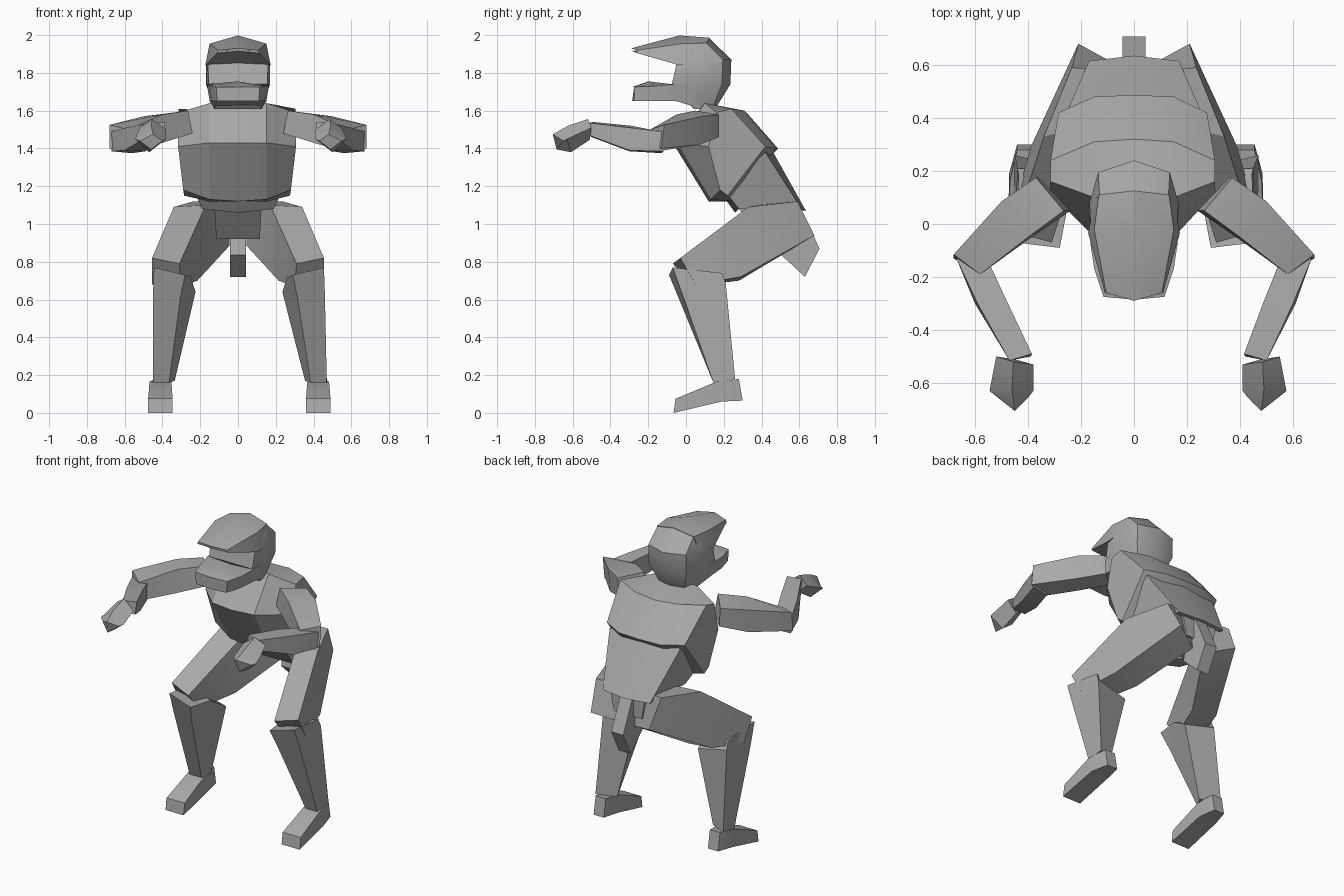
import bpy, bmesh, math

grey = bpy.data.materials.new("plain_grey")
grey.diffuse_color = (0.4, 0.4, 0.4, 1)


def loft(name, rings, smooth=28):
    """Skin a closed solid through rings that share one point count."""
    bm = bmesh.new()
    vr = [[bm.verts.new(p) for p in r] for r in rings]
    n = len(rings[0])
    for a, b in zip(vr, vr[1:]):
        for i in range(n):
            j = (i + 1) % n
            bm.faces.new((a[i], a[j], b[j], b[i]))
    bm.faces.new(vr[0])
    bm.faces.new(vr[-1])
    bmesh.ops.recalc_face_normals(bm, faces=bm.faces)
    me = bpy.data.meshes.new(name)
    bm.to_mesh(me)
    bm.free()
    me.materials.append(grey)
    ob = bpy.data.objects.new(name, me)
    bpy.context.collection.objects.link(ob)
    bpy.ops.object.select_all(action='DESELECT')
    ob.select_set(True)
    bpy.context.view_layer.objects.active = ob
    bpy.ops.object.shade_smooth_by_angle(angle=math.radians(smooth))
    return ob


def pair(name, rings, shifts=(0, 0, 0)):
    """Right part and its mirror; shifts slide the left rings, as the pose is uneven."""
    loft("right_" + name, rings)
    loft("left_" + name, [[(d - x, y, z) for x, y, z in r] for r, d in zip(rings, shifts)])


def sym(half):
    """Complete a ring from its x >= 0 half, listed from front to back."""
    return half + [(-x, y, z) for x, y, z in reversed(half) if x > 0]


# Chest: side profiles (front, neck front, neck back, back, bottom back, bottom front)
mid = [(-.07, 1.43), (.10, 1.64), (.32, 1.59), (.487, 1.40), (.24, 1.12), (.12, 1.12)]
near = [(-.05, 1.43), (.10, 1.64), (.31, 1.60), (.48, 1.40), (.24, 1.12), (.13, 1.13)]
far = [(.12, 1.41), (.16, 1.59), (.24, 1.61), (.42, 1.41), (.22, 1.15), (.18, 1.18)]
wide = [.312, .31, .31, .28, .28, .285]
loft("chest", [[(-w - .005, y, z) for w, (y, z) in zip(wide, far)],
               [(-.15, y, z) for y, z in near],
               [(0, y, z) for y, z in mid],
               [(.15, y, z) for y, z in near],
               [(w - .005, y, z) for w, (y, z) in zip(wide, far)]])

# Waist and hips
loft("waist", [sym([(0, .18, 1.17), (.235, .20, 1.18), (.255, .42, 1.38), (0, .45, 1.40)]),
               sym([(0, .26, 1.06), (.19, .28, 1.08), (.17, .615, 1.075), (0, .635, 1.07)])])
loft("pelvis", [sym([(.125, .27, 1.09), (.125, .60, 1.08)]),
                sym([(.115, .42, .92), (.10, .60, .95)])])
loft("tail_block", [[(x, y, z) for y, z in
                     [(.55, 1.08), (.61, 1.08), (.707, .87), (.63, .72), (.505, .835)]]
                    for x in (-.043, .043)])

# Legs: rings run top outer, top inner, bottom inner, bottom outer
pair("thigh", [
    [(.235, .59, 1.12), (.05, .58, 1.12), (.045, .59, .885), (.21, .68, .94)],
    [(.34, .33, 1.09), (.17, .37, 1.10), (.215, .28, .70), (.39, .29, .72)],
    [(.455, -.03, .82), (.31, -.07, .79), (.30, .04, .67), (.455, .05, .68)],
])
# Shin rings run front outer, front inner, back inner, back outer
pair("shin", [
    [(.455, -.07, .77), (.29, -.09, .73), (.26, .07, .72), (.445, .19, .74)],
    [(.46, -.02, .63), (.315, -.04, .61), (.235, .20, .64), (.45, .21, .69)],
    [(.47, .145, .16), (.385, .145, .16), (.355, .20, .17), (.47, .26, .18)],
], (.01, .01, .02))
# Foot rings run top outer, top inner, bottom inner, bottom outer
pair("foot", [
    [(.49, -.055, .075), (.36, -.055, .075), (.36, -.066, 0), (.49, -.066, 0)],
    [(.482, .16, .165), (.367, .16, .165), (.36, .19, .06), (.485, .19, .06)],
    [(.455, .28, .18), (.382, .28, .18), (.382, .30, .065), (.455, .30, .065)],
], (.014, .014, .014))

# Arms: rings run front top, back top, back bottom, front bottom
pair("upper_arm", [
    [(.265, .05, 1.60), (.37, .175, 1.58), (.36, .175, 1.46), (.24, .05, 1.48)],
    [(.40, -.05, 1.58), (.50, .085, 1.57), (.50, .07, 1.42), (.40, -.06, 1.43)],
    [(.58, -.19, 1.50), (.68, -.115, 1.525), (.68, -.13, 1.40), (.575, -.18, 1.38)],
])
pair("forearm", [
    [(.55, -.14, 1.49), (.67, -.13, 1.49), (.67, -.12, 1.385), (.56, -.13, 1.375)],
    [(.49, -.29, 1.52), (.60, -.30, 1.51), (.61, -.30, 1.39), (.50, -.30, 1.385)],
    [(.415, -.49, 1.54), (.50, -.515, 1.535), (.50, -.515, 1.47), (.42, -.50, 1.46)],
], (0, .01, .03))
# Hand rings are rolled: inner, top, outer, bottom
pair("hand", [
    [(.41, -.53, 1.50), (.485, -.52, 1.555), (.55, -.50, 1.51), (.48, -.51, 1.445)],
    [(.41, -.63, 1.45), (.49, -.625, 1.52), (.575, -.63, 1.45), (.50, -.61, 1.38)],
    [(.43, -.655, 1.44), (.48, -.705, 1.475), (.55, -.65, 1.44), (.49, -.685, 1.395)],
], (.03, .03, .03))

# Helmet shell: rings of front, side, back corner and back centre points, rising
shell = [(1.61, .12, .04, .125, .09, .085, .14, .155),
         (1.74, .155, -.075, .17, .05, .135, .19, .235),
         (1.87, .16, -.045, .168, .08, .135, .195, .24)]
rings = [sym([(a, ya, z), (b, yb, z), (c, yc, z), (0, yd, z)])
         for z, a, ya, b, yb, c, yc, yd in shell]
rings.append(sym([(.12, -.03, 1.93), (.14, .05, 1.93), (.13, .11, 1.955), (0, .125, 1.983)]))
loft("helmet_shell", rings, 38)
# Peak and chin guard
loft("helmet_peak", [
    sym([(0, -.285, 1.915), (.11, -.26, 1.905), (.105, -.26, 1.92), (0, -.29, 1.93)]),
    sym([(0, -.04, 1.85), (.173, -.035, 1.84), (.15, -.02, 1.955), (0, -.035, 1.998)]),
    sym([(0, .11, 1.88), (.15, .09, 1.88), (.132, .11, 1.958), (0, .125, 1.986)]),
])
loft("chin_guard", [
    sym([(0, -.285, 1.65), (.11, -.275, 1.65), (.115, -.275, 1.725), (0, -.285, 1.725)]),
    sym([(0, -.20, 1.65), (.14, -.17, 1.65), (.15, -.17, 1.73), (0, -.20, 1.755)]),
    sym([(0, -.04, 1.65), (.15, -.05, 1.65), (.165, -.07, 1.74), (0, -.07, 1.72)]),
    sym([(0, .08, 1.61), (.124, .08, 1.61), (.16, .05, 1.74), (0, .05, 1.73)]),
])
